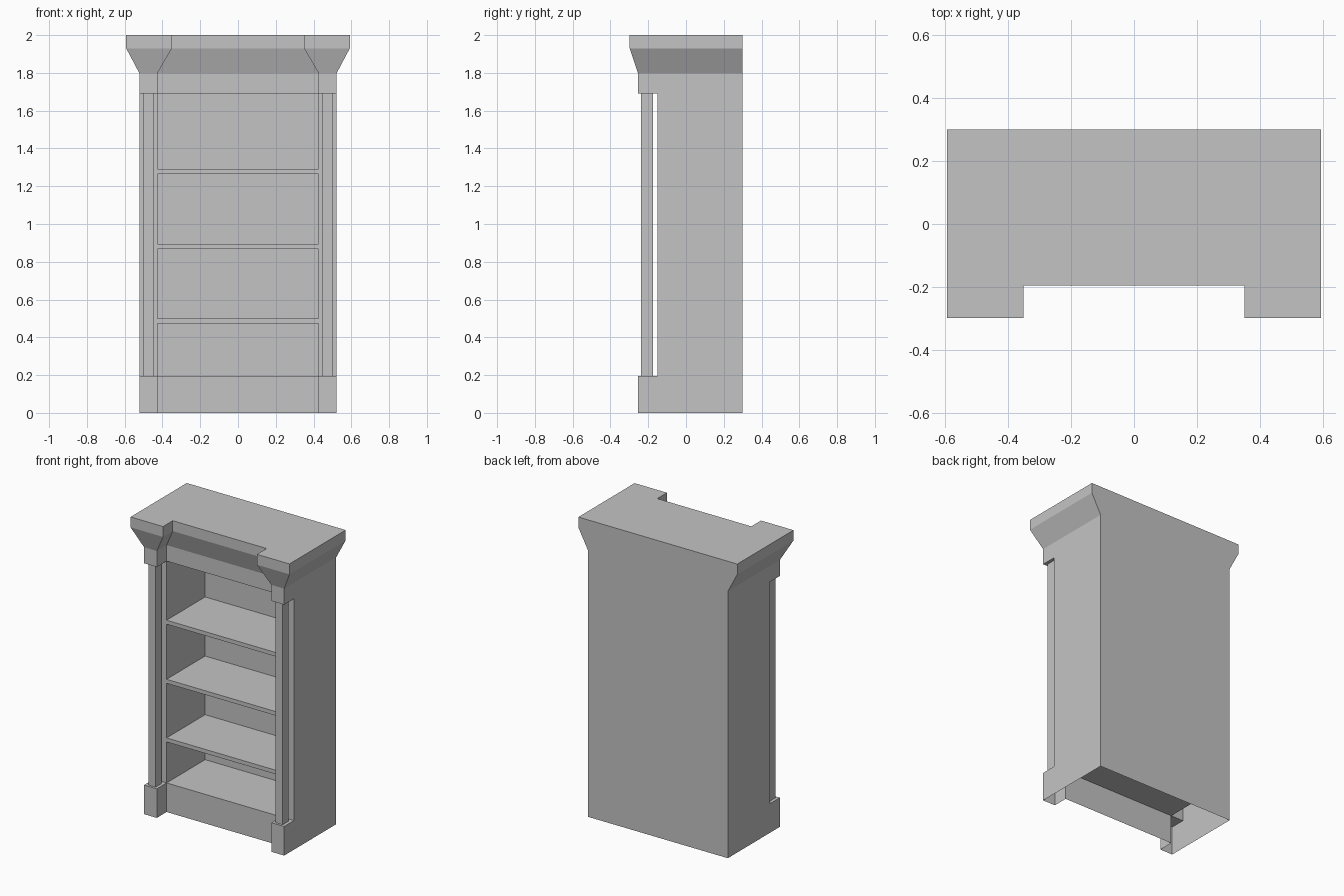
import bpy
import bmesh

cube = bpy.data.objects.get("Cube")
if cube:
    bpy.data.objects.remove(cube, do_unlink=True)

GREY = (0.55, 0.55, 0.55, 1)
paint = bpy.data.materials.new("plain_grey")
paint.use_nodes = True
paint.diffuse_color = GREY
paint.node_tree.nodes["Principled BSDF"].inputs["Base Color"].default_value = GREY

# Main dimensions
WIDTH, INNER = 0.522, 0.427          # half widths outside and inside
BACK, FRONT, PILLAR = 0.3, -0.15, -0.254
INNER_BACK = 0.26
FLOOR, LINTEL = 0.196, 1.69


def finish(name, bm):
    bmesh.ops.remove_doubles(bm, verts=bm.verts, dist=0.0001)
    bmesh.ops.recalc_face_normals(bm, faces=bm.faces)
    mesh = bpy.data.meshes.new(name)
    bm.to_mesh(mesh)
    bm.free()
    mesh.materials.append(paint)
    obj = bpy.data.objects.new(name, mesh)
    bpy.context.collection.objects.link(obj)
    return obj


def mirrored(half):
    """Close a right-hand outline with its mirror image."""
    return half + [(-x, y) for x, y in reversed(half)]


def stepped(width, inner, recess, front):
    """Plan outline with a projecting block at each front corner."""
    return mirrored([(inner, recess), (inner, front), (width, front), (width, BACK)])


def loft(name, levels, bottom=False, top=False):
    """Skin closed plan outlines stacked at the given heights."""
    bm = bmesh.new()
    rings = [[bm.verts.new((x, y, z)) for x, y in outline] for z, outline in levels]
    for low, high in zip(rings, rings[1:]):
        for i in range(len(low)):
            j = (i + 1) % len(low)
            bm.faces.new((low[i], low[j], high[j], high[i]))
    if bottom:
        bm.faces.new(rings[0][::-1])
    if top:
        bm.faces.new(rings[-1])
    return finish(name, bm)


def box(name, x0, x1, y0, y1, z0, z1):
    plan = [(x0, y0), (x1, y0), (x1, y1), (x0, y1)]
    return loft(name, [(z0, plan), (z1, plan)], True, True)


def panel(name, x0, x1, y0, y1, z):
    bm = bmesh.new()
    bm.faces.new([bm.verts.new(p) for p in
                  ((x0, y0, z), (x1, y0, z), (x1, y1, z), (x0, y1, z))])
    return finish(name, bm)


# Hollow plinth, open underneath
base_plan = stepped(WIDTH, INNER, FRONT, PILLAR)
loft("plinth", [(0, base_plan), (FLOOR, base_plan)])
panel("bottom_shelf", -INNER, INNER, FRONT, INNER_BACK, FLOOR)

# Hollow carcass wrapping the shelf space
case_plan = mirrored([(INNER, INNER_BACK), (INNER, FRONT), (WIDTH, FRONT), (WIDTH, BACK)])
loft("carcass", [(FLOOR, case_plan), (LINTEL, case_plan)])

# Lintel and flared cornice
crown_plan = stepped(0.592, 0.35, -0.195, -0.298)
loft("cornice", [(LINTEL, base_plan), (1.798, base_plan),
                 (1.93, crown_plan), (2.0, crown_plan)], True, True)

# Shelves
for number, top in enumerate((0.499, 0.894, 1.292), 1):
    box(f"shelf_{number}", -INNER, INNER, FRONT, INNER_BACK, top - 0.027, top)

# Free-standing corner posts on their blocks
for side, s in (("left", 1), ("right", -1)):
    inner, outer = sorted((s * INNER, s * WIDTH))
    panel(f"{side}_block_top", inner, outer, PILLAR, FRONT, FLOOR)
    x0, x1 = sorted((s * 0.447, s * 0.5))
    box(f"{side}_post", x0, x1, -0.238, -0.175, FLOOR, LINTEL)
